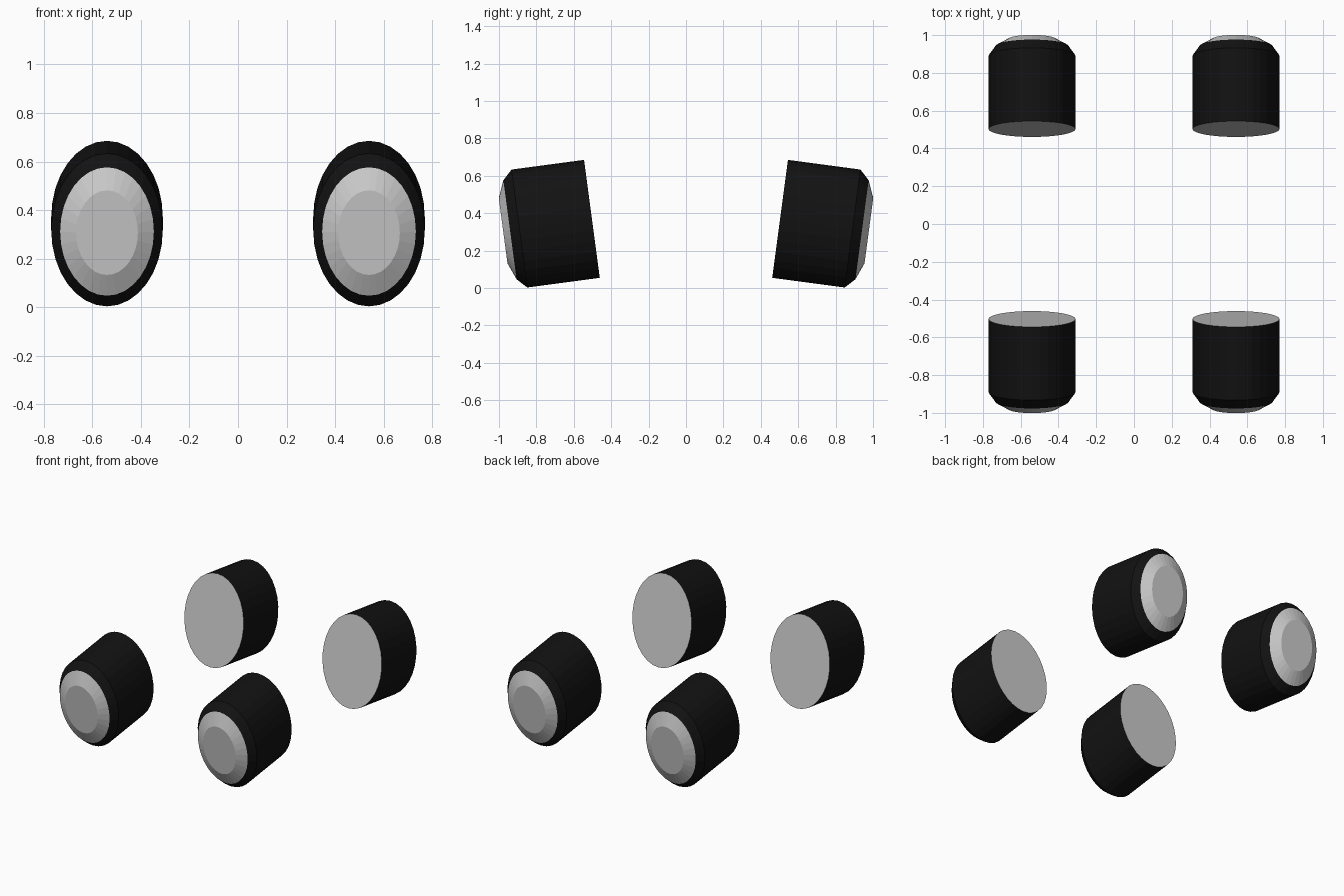
import bpy, bmesh, math
from mathutils import Vector

if "Cube" in bpy.data.objects:
    bpy.data.objects.remove(bpy.data.objects["Cube"])

SEG = 32
TILT = math.radians(7.6)
RX, RZ = 0.23, 0.318            # ellipse half-axes
BACK = Vector((0.54, 0.503, 0.37))  # centre of the inner end

black = bpy.data.materials.new("black")
black.diffuse_color = (0.006, 0.006, 0.006, 1)
black.use_nodes = True
black.node_tree.nodes["Principled BSDF"].inputs["Base Color"].default_value = black.diffuse_color


def lathe(name, profile, sx, sy, cap_first=False, cap_last=False, mat=None):
    """Elliptical loft along the tilted axis; profile = (distance, scale)."""
    bm = bmesh.new()
    axis = Vector((0, math.cos(TILT), -math.sin(TILT)))
    up = Vector((0, math.sin(TILT), math.cos(TILT)))
    rings = []
    for t, s in profile:
        ring = []
        for i in range(SEG):
            a = 2 * math.pi * i / SEG
            p = BACK + axis * t + up * (RZ * s * math.sin(a))
            p.x += RX * s * math.cos(a)
            ring.append(bm.verts.new((p.x * sx, p.y * sy, p.z)))
        rings.append(ring)
    for r0, r1 in zip(rings, rings[1:]):
        for i in range(SEG):
            j = (i + 1) % SEG
            f = bm.faces.new((r0[i], r0[j], r1[j], r1[i]))
            if sx * sy > 0:
                f.normal_flip()
    # end caps, facing out along the axis
    for use, ring, side in ((cap_first, rings[0], -1), (cap_last, rings[-1], 1)):
        if use:
            f = bm.faces.new(ring)
            f.normal_update()
            if f.normal.y * sy * side < 0:
                f.normal_flip()
    # make side faces point away from the axis
    for f in bm.faces:
        if len(f.verts) == 4:
            f.normal_update()
            c = f.calc_center_median()
            mid = Vector((BACK.x * sx, BACK.y * sy, BACK.z))
            ax = Vector((axis.x, axis.y * sy, axis.z))
            radial = (c - mid) - ax * (c - mid).dot(ax)
            if f.normal.dot(radial) < 0:
                f.normal_flip()
    me = bpy.data.meshes.new(name)
    bm.to_mesh(me)
    bm.free()
    if mat:
        me.materials.append(mat)
    ob = bpy.data.objects.new(name, me)
    bpy.context.collection.objects.link(ob)


for sy, end in ((-1, "front"), (1, "back")):
    for sx, side in ((-1, "left"), (1, "right")):
        tag = f"{end}_{side}"
        # black tapered housing
        lathe(f"housing_{tag}", [(0, 1), (0.391, 1), (0.442, 0.84)], sx, sy, mat=black)
        # grey bevelled lens on the outer end
        lathe(f"lens_{tag}", [(0.442, 0.84), (0.479, 0.553)], sx, sy, cap_last=True)
        # grey flat plate on the inner end
        lathe(f"inner_plate_{tag}", [(0, 1)], sx, sy, cap_first=True)
